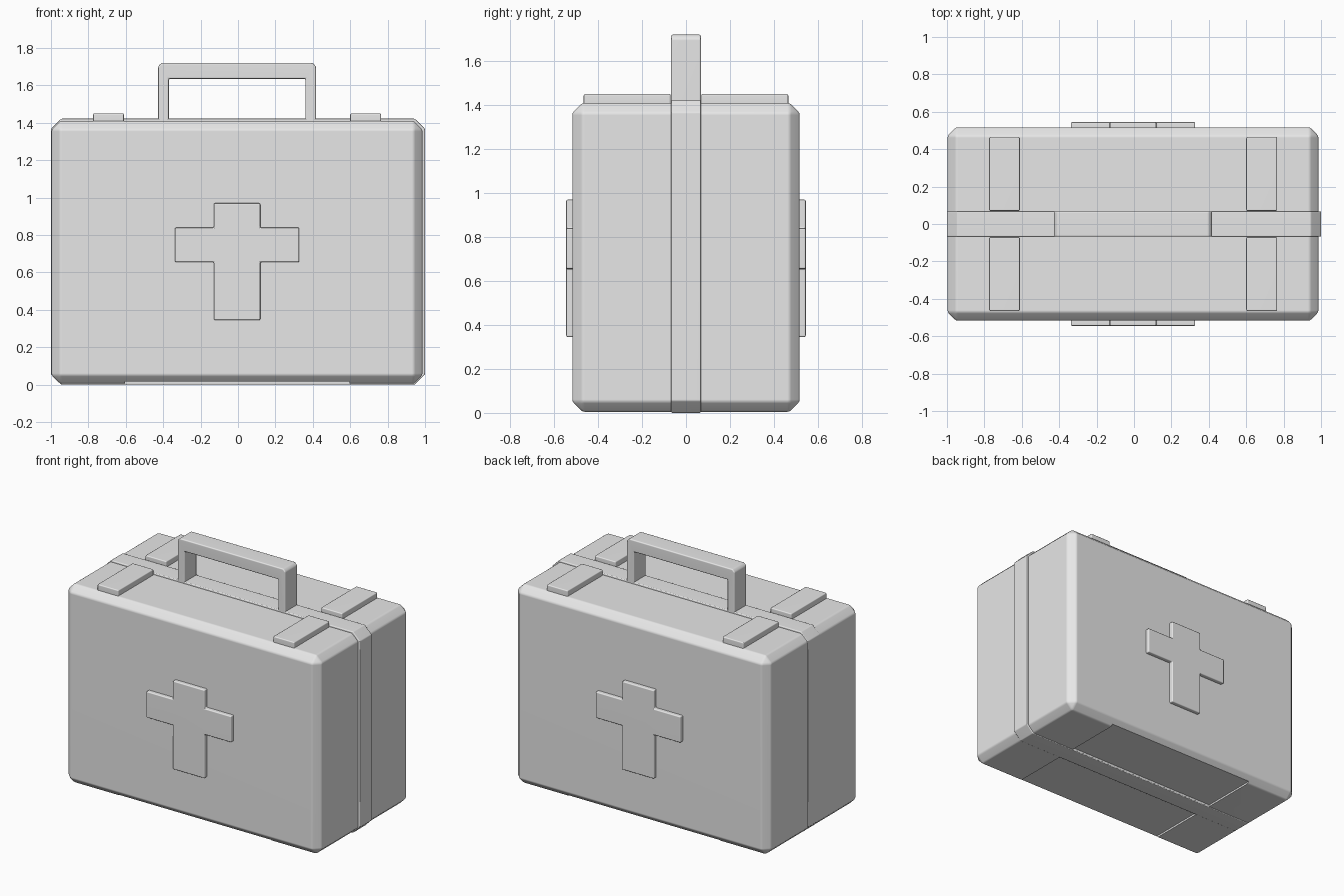
import bpy, bmesh

if "Cube" in bpy.data.objects:
    bpy.data.objects.remove(bpy.data.objects["Cube"])

CX = -0.005  # the case centre sits slightly left of the centre band

grey = bpy.data.materials.new("light_grey")
grey.diffuse_color = (0.8, 0.8, 0.8, 1)
grey.use_nodes = True
grey.node_tree.nodes["Principled BSDF"].inputs["Base Color"].default_value = grey.diffuse_color


def finish(name, bm, round_edge=0.0):
    """Turn a bmesh into an object with softly rounded edges."""
    bmesh.ops.recalc_face_normals(bm, faces=bm.faces[:])
    for f in bm.faces:
        f.smooth = round_edge > 0
    me = bpy.data.meshes.new(name)
    bm.to_mesh(me)
    bm.free()
    me.materials.append(grey)
    ob = bpy.data.objects.new(name, me)
    bpy.context.collection.objects.link(ob)
    if round_edge:
        mod = ob.modifiers.new("round", 'BEVEL')
        mod.width = round_edge
        mod.segments = 2
        mod.limit_method = 'ANGLE'
        mod.angle_limit = 0.5
    return ob


def weight_normals(ob):
    ob.modifiers.new("normals", 'WEIGHTED_NORMAL').keep_sharp = True


def box(x0, x1, y0, y1, z0, z1, chamfer=0.0):
    bm = bmesh.new()
    bmesh.ops.create_cube(bm, size=1)
    for v in bm.verts:
        v.co.x = x1 if v.co.x > 0 else x0
        v.co.y = y1 if v.co.y > 0 else y0
        v.co.z = z1 if v.co.z > 0 else z0
    if chamfer:
        bmesh.ops.bevel(bm, geom=bm.edges[:], offset=chamfer, segments=1,
                        affect='EDGES', profile=0.5)
    return bm


def slab(outline, y0, y1):
    """Extrude an x-z outline along y."""
    bm = bmesh.new()
    face = bm.faces.new([bm.verts.new((x, y0, z)) for x, z in outline])
    ext = bmesh.ops.extrude_face_region(bm, geom=[face])
    for v in ext["geom"]:
        if isinstance(v, bmesh.types.BMVert):
            v.co.y = y1
    return bm


# chamfered case
case = finish("case_body", box(-0.997, 0.986, -0.517, 0.517, 0.005, 1.41, 0.046), 0.01)

# shallow recesses under each half, open to the outer edge
for side, y0, y1 in (("front", -0.7, -0.068), ("back", 0.068, 0.7)):
    cutter = finish(side + "_recess_cutter", box(CX - 0.6, CX + 0.6, y0, y1, -0.1, 0.018))
    cutter.hide_render = True
    cutter.display_type = 'WIRE'
    mod = case.modifiers.new("recess", 'BOOLEAN')
    mod.operation = 'DIFFERENCE'
    mod.solver = 'EXACT'
    mod.object = cutter
weight_normals(case)

# raised band around the middle of the case
X, C, T = 1.0, 0.055, 1.422
band = [(-X, C), (-X + C, 0), (X - C, 0), (X, C),
        (X, T - C), (X - C, T), (-X + C, T), (-X, T - C)]
weight_normals(finish("centre_band", slab(band, -0.068, 0.068), 0.006))

# carrying handle
hx, hi, k = 0.422, 0.365, 0.018
handle = [(-hx, 1.40), (-hx, 1.72 - k), (-hx + k, 1.72), (hx - k, 1.72),
          (hx, 1.72 - k), (hx, 1.40), (hi, 1.40), (hi, 1.635),
          (-hi, 1.635), (-hi, 1.40)]
handle = [(x + CX, z) for x, z in handle]
weight_normals(finish("handle", slab(handle, -0.068, 0.068), 0.008))

# raised crosses and top latch plates on both halves
a, w = 0.332, 0.124
half = [(w, 0.345), (w, 0.655), (a, 0.655), (a, 0.84), (w, 0.84), (w, 0.97)]
cross = [(x + CX, z) for x, z in half] + [(CX - x, z) for x, z in reversed(half)]
for side, s in (("front", -1), ("back", 1)):
    weight_normals(finish(side + "_cross", slab(cross, s * 0.50, s * 0.545), 0.007))
    for hand, t in (("left", -1), ("right", 1)):
        xs = sorted((CX + t * 0.605, CX + t * 0.770))
        ys = sorted((s * 0.07, s * 0.465))
        weight_normals(finish(f"{side}_{hand}_latch", box(*xs, *ys, 1.39, 1.45), 0.007))
